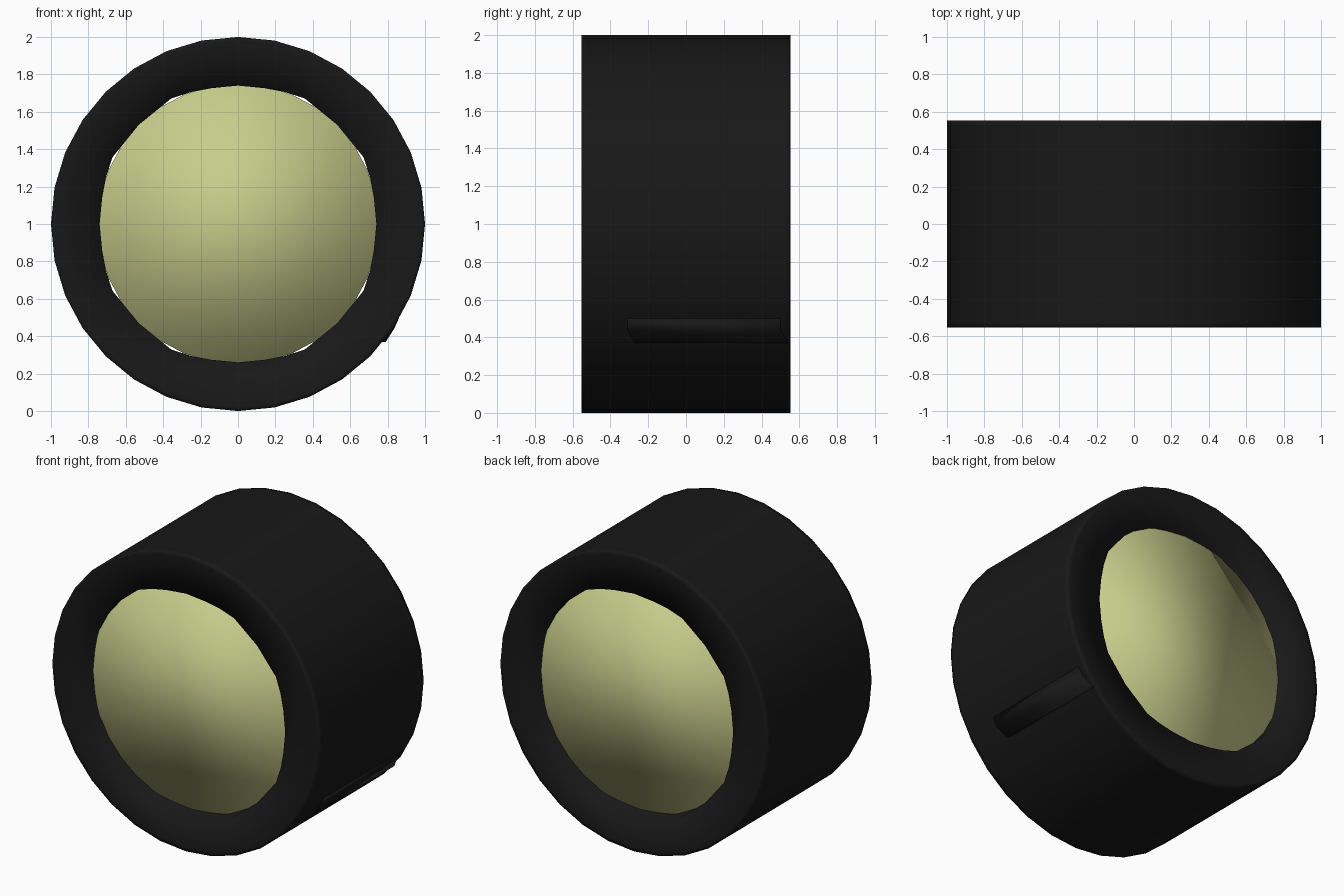
import bpy, bmesh
from math import sin, cos, radians, pi

if "Cube" in bpy.data.objects:
    bpy.data.objects.remove(bpy.data.objects["Cube"])

N = 32
ZC = 1.0   # axle height
W = 0.553  # half width of the tyre


def material(name, rgb):
    m = bpy.data.materials.new(name)
    m.diffuse_color = (*rgb, 1)
    m.use_nodes = True
    m.node_tree.nodes["Principled BSDF"].inputs["Base Color"].default_value = m.diffuse_color
    return m


def finish(bm, name, mat):
    bmesh.ops.recalc_face_normals(bm, faces=bm.faces)
    for f in bm.faces:
        f.smooth = True
    me = bpy.data.meshes.new(name)
    bm.to_mesh(me)
    bm.free()
    me.materials.append(mat)
    ob = bpy.data.objects.new(name, me)
    bpy.context.collection.objects.link(ob)
    return ob


def ring(bm, polar, y, scale=1.0):
    return [bm.verts.new((scale * r * cos(a), y, ZC + scale * r * sin(a))) for a, r in polar]


def bridge(bm, r0, r1):
    for i in range(len(r0)):
        j = (i + 1) % len(r0)
        bm.faces.new((r0[i], r0[j], r1[j], r1[i]))


rubber = material("rubber", (0.009, 0.009, 0.009))
lime = material("pale_lime", (0.57, 0.61, 0.26))

circle = [(2 * pi * i / N, 1.0) for i in range(N)]

# Slightly uneven hole outline, repeated for each quadrant
quarter = [(0, .74), (11.25, .74), (19.7, .749), (28.1, .76),
           (45, .75), (61.9, .76), (70.3, .749), (78.75, .74)]
hole = [(radians(a + 90 * q), r) for q in range(4) for a, r in quarter]

# Tyre: hole wall, flat sides and tread, with support loops at the outer edge
bm = bmesh.new()
loops = [ring(bm, hole, -W), ring(bm, circle, -W, .98), ring(bm, circle, -W),
         ring(bm, circle, -W + .025), ring(bm, circle, W - .025),
         ring(bm, circle, W), ring(bm, circle, W, .98), ring(bm, hole, W)]
for k in range(len(loops)):
    bridge(bm, loops[k], loops[(k + 1) % len(loops)])
finish(bm, "tyre", rubber)

# Hub: smooth-shaded plug, slightly recessed in the hole
bm = bmesh.new()
loops = [ring(bm, circle, y, .75) for y in (-.49, .49)]
bridge(bm, *loops)
for loop in loops:
    bm.faces.new(loop)
finish(bm, "hub", lime)

# Small ridge along the lower right of the tread
section = [(.862, .50), (.835, .44), (.79, .37), (.74, .37), (.78, .46)]
bm = bmesh.new()
front = [bm.verts.new((x, -.31 if z > .4 else -.27, z)) for x, z in section]
back = [bm.verts.new((x, .50 if z > .4 else .54, z)) for x, z in section]
bridge(bm, front, back)
bm.faces.new(front)
bm.faces.new(back)
finish(bm, "tread_ridge", rubber)
